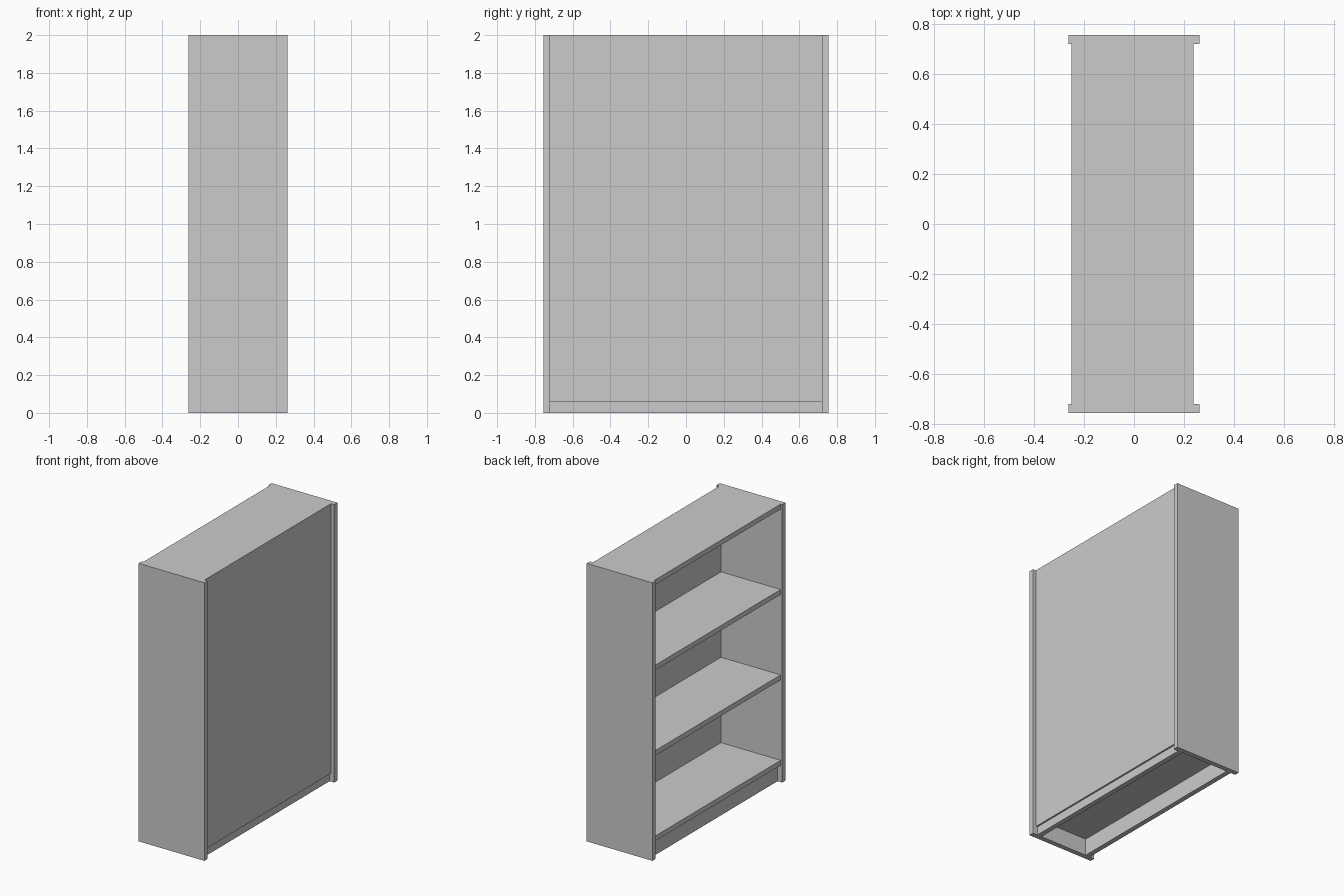
import bpy

if "Cube" in bpy.data.objects:
    bpy.data.objects.remove(bpy.data.objects["Cube"])

T = 0.036            # board thickness
HALF_X = 0.262       # half depth of the side panels
HALF_Y = 0.755       # half width of the whole case
INNER_Y = HALF_Y - T
FRONT_X, BACK_X = -0.25, 0.225   # depth range of the shelves


def board(name, x, y, z):
    """Box spanning the given (min, max) ranges."""
    bpy.ops.mesh.primitive_cube_add(size=1)
    ob = bpy.context.object
    ob.name = name
    ranges = (x, y, z)
    ob.location = [(a + b) / 2 for a, b in ranges]
    ob.scale = [b - a for a, b in ranges]
    bpy.ops.object.transform_apply(location=False, rotation=False, scale=True)
    return ob


inner = (-INNER_Y, INNER_Y)

# Side panels, standing proud at both edges
for name, y in (("left_side_panel", (-HALF_Y, -INNER_Y)),
                ("right_side_panel", (INNER_Y, HALF_Y))):
    board(name, (-HALF_X, HALF_X), y, (0, 2))

# Top board and three evenly spaced shelves
bottom_shelf_z = 0.157
step = (2 - bottom_shelf_z) / 3
for i, name in enumerate(("bottom_shelf", "lower_shelf", "upper_shelf", "top_board")):
    z = bottom_shelf_z + i * step
    board(name, (FRONT_X, BACK_X), inner, (z - T, z))

# Thin back panel
board("back_panel", (BACK_X, 0.237), inner, (0.06, 2))

# Recessed plinth boards below the bottom shelf
for name, x in (("front_plinth", (-0.225, -0.225 + T)),
                ("back_plinth", (BACK_X - T, BACK_X))):
    board(name, x, inner, (0, bottom_shelf_z - T))
